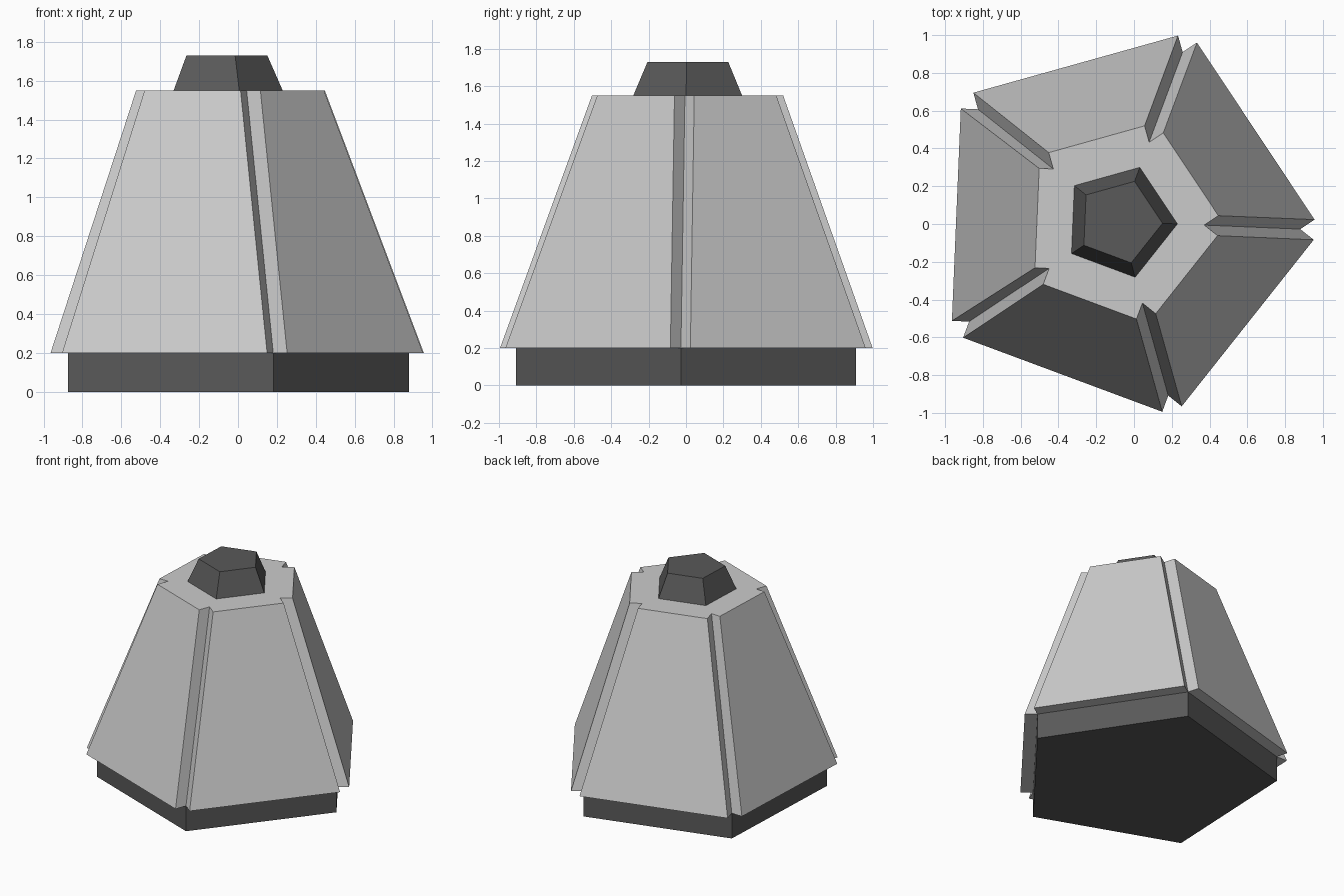
import bpy, bmesh
from math import cos, sin, radians

if "Cube" in bpy.data.objects:
    bpy.data.objects.remove(bpy.data.objects["Cube"])

CX, CY = -0.076, 0.013      # shared axis of the pentagons
TURN = -2.4                 # rotation of the first corner, degrees


def corner(i, r):
    a = radians(TURN + 72 * i)
    return CX + r * cos(a), CY + r * sin(a)


def pentagon(r):
    return [corner(i, r) for i in range(5)]


def panelled(r, offsets):
    """Pentagon whose sides are each pushed straight out, leaving corner slots."""
    pts = []
    for i, d in enumerate(offsets):
        a = radians(TURN + 72 * i + 36)
        p, q = corner(i, r), corner(i + 1, r)
        pts.append(p)
        pts += [(x + d * cos(a), y + d * sin(a)) for x, y in (p, q)]
    return pts


def loft(name, low, z0, high, z1, mat=None):
    """Closed solid between two outlines with matching points."""
    bm = bmesh.new()
    a = [bm.verts.new((x, y, z0)) for x, y in low]
    b = [bm.verts.new((x, y, z1)) for x, y in high]
    n = len(a)
    bm.faces.new(a[::-1])
    bm.faces.new(b)
    for i in range(n):
        j = (i + 1) % n
        bm.faces.new((a[i], a[j], b[j], b[i]))
    me = bpy.data.meshes.new(name)
    bm.to_mesh(me)
    bm.free()
    ob = bpy.data.objects.new(name, me)
    bpy.context.collection.objects.link(ob)
    if mat:
        me.materials.append(mat)
    return ob


dark = bpy.data.materials.new("dark_grey")
dark.diffuse_color = (0.1, 0.1, 0.1, 1)
dark.use_nodes = True
dark.node_tree.nodes["Principled BSDF"].inputs["Base Color"].default_value = dark.diffuse_color

# Plinth
loft("base", pentagon(0.957), 0.0, pentagon(0.957), 0.2, dark)

# Tapered body with five raised panels
loft("panelled_body", panelled(0.957, [0.091] * 5), 0.2,
     panelled(0.448, [0.09, 0.09, 0.075, 0.09, 0.09]), 1.55)

# Small tapered cap
loft("cap", pentagon(0.306), 1.55, pentagon(0.227), 1.73, dark)
